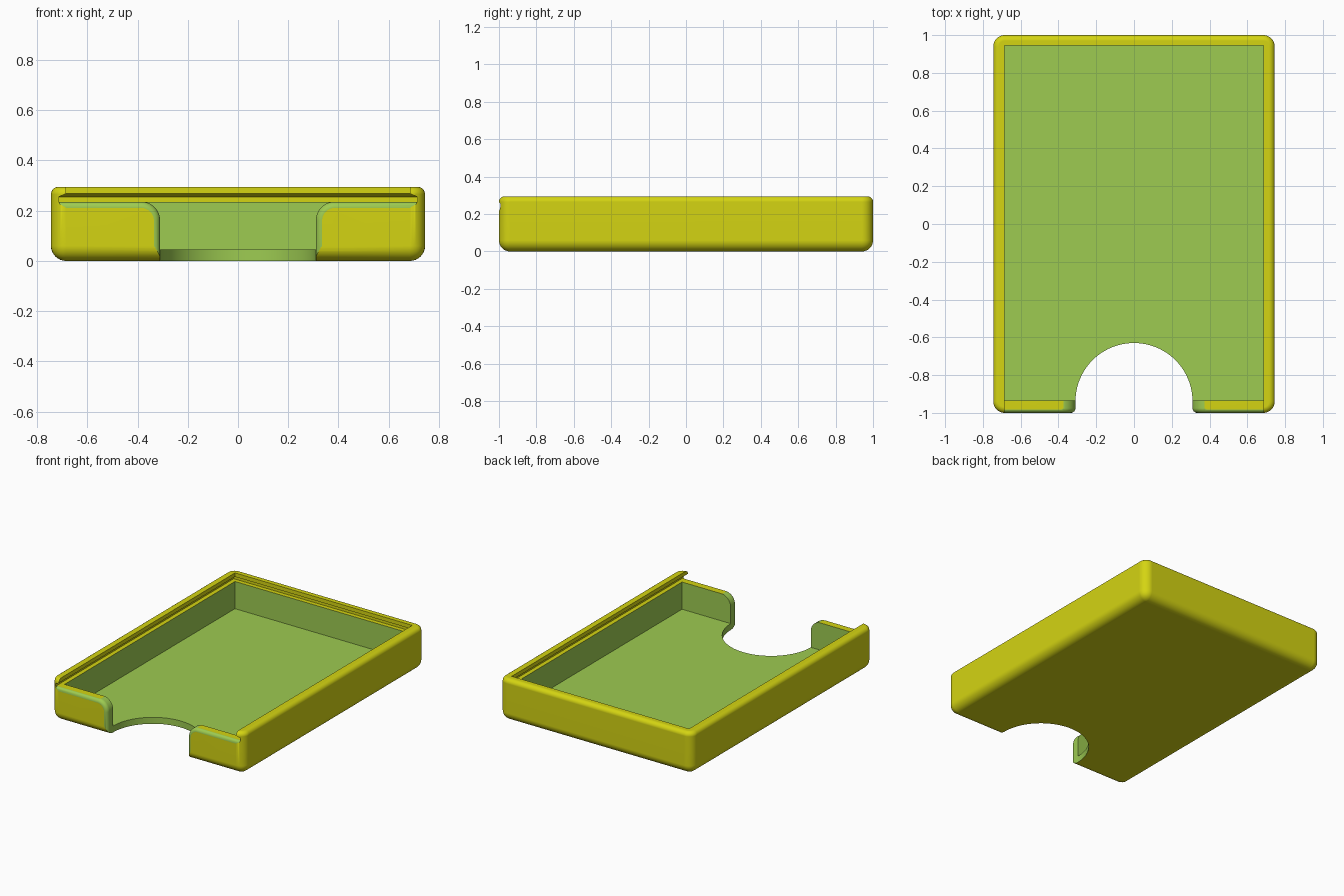
import bpy, bmesh, math

if "Cube" in bpy.data.objects:
    bpy.data.objects.remove(bpy.data.objects["Cube"])

HX, HY, H = 0.745, 1.0, 0.295      # outer half sizes and height
FLOOR, LEDGE = 0.045, 0.235        # tray floor, bottom of the lid groove


def material(name, rgb):
    m = bpy.data.materials.new(name)
    m.diffuse_color = (*rgb, 1)
    m.use_nodes = True
    m.node_tree.nodes["Principled BSDF"].inputs["Base Color"].default_value = m.diffuse_color
    return m


YELLOW = material("yellow shell", (0.66, 0.66, 0.006))
GREEN = material("green cut", (0.337, 0.597, 0.083))


def make(name, bm, mat):
    bmesh.ops.recalc_face_normals(bm, faces=bm.faces)
    me = bpy.data.meshes.new(name)
    bm.to_mesh(me)
    bm.free()
    me.materials.append(mat)
    ob = bpy.data.objects.new(name, me)
    bpy.context.collection.objects.link(ob)
    return ob


def loft(name, sections, mat):
    """Closed solid through matching rings of points."""
    bm = bmesh.new()
    rings = [[bm.verts.new(p) for p in s] for s in sections]
    for a, b in zip(rings, rings[1:]):
        for i in range(len(a)):
            j = (i + 1) % len(a)
            bm.faces.new((a[i], a[j], b[j], b[i]))
    bm.faces.new(rings[0])
    bm.faces.new(rings[-1])
    return make(name, bm, mat)


def rect(x, y0, y1, z):
    return [(-x, y0, z), (x, y0, z), (x, y1, z), (-x, y1, z)]


# Rounded outer block: large radius below and at corners, small on the rim
bm = bmesh.new()
bmesh.ops.create_cube(bm, size=1)
for v in bm.verts:
    v.co = (v.co.x * 2 * HX, v.co.y * 2 * HY, (v.co.z + 0.5) * H)
low = [e for e in bm.edges if min(v.co.z for v in e.verts) < 0.01]
bmesh.ops.bevel(bm, geom=low, offset=0.06, segments=8, profile=0.5, affect='EDGES')
rim = [e for e in bm.edges if all(v.co.z > H - 1e-4 for v in e.verts)]
bmesh.ops.bevel(bm, geom=rim, offset=0.03, segments=6, profile=0.5, affect='EDGES')
tray = make("sliding_lid_tray", bm, YELLOW)

# Inner cavity
cavity = loft("cavity_cutter", [rect(0.685, -0.935, 0.945, z) for z in (FLOOR, LEDGE + 0.005)], GREEN)

# Lid groove with a sloped overhang, open at the front
groove = loft("groove_cutter", [
    rect(0.715, -1.1, 0.975, LEDGE), rect(0.715, -1.1, 0.975, 0.255),
    rect(0.685, -1.1, 0.945, 0.268), rect(0.685, -1.1, 0.945, 0.4)], YELLOW)

# Round thumb cut through the floor
N = 96
thumb = loft("thumb_cutter", [
    [(0.31 * math.cos(2 * math.pi * i / N), -0.94 + 0.31 * math.sin(2 * math.pi * i / N), z)
     for i in range(N)] for z in (-0.1, 0.1)], GREEN)


# Opening in the front wall: rounded shoulders and rounded outer edges
def opening(y, d):
    cx, cz, r = 0.386, 0.16, 0.076 - d
    half = [(0.71, 0.25), (0.71, cz + r)]
    half += [(cx - r * math.sin(a), cz + r * math.cos(a))
             for a in (math.pi / 2 * k / 10 for k in range(11))]
    half.append((cx - r, -0.1))
    ring = half + [(-x, z) for x, z in reversed(half)]
    return [(x, y, z) for x, z in ring]


R = 0.025
steps = [math.pi / 2 * k / 6 for k in range(7)]
sections = [opening(-1.05, R)]
sections += [opening(-1 + R * (1 - math.cos(a)), R * (1 - math.sin(a))) for a in steps]
sections.append(opening(-0.93, 0))
front = loft("front_opening_cutter", sections, GREEN)

# Cut everything out of the block
bpy.context.view_layer.objects.active = tray
tray.select_set(True)
for cutter in (cavity, groove, front, thumb):
    cutter.hide_render = True
    mod = tray.modifiers.new("cut", 'BOOLEAN')
    mod.operation = 'DIFFERENCE'
    mod.solver = 'EXACT'
    mod.material_mode = 'TRANSFER'
    mod.object = cutter
    bpy.ops.object.modifier_apply(modifier=mod.name)
    bpy.data.objects.remove(cutter)

# Smooth the rounded edges, keep flat walls flat
bpy.ops.object.shade_smooth_by_angle(angle=math.radians(30))
wn = tray.modifiers.new("flat_walls", 'WEIGHTED_NORMAL')
wn.keep_sharp = True
